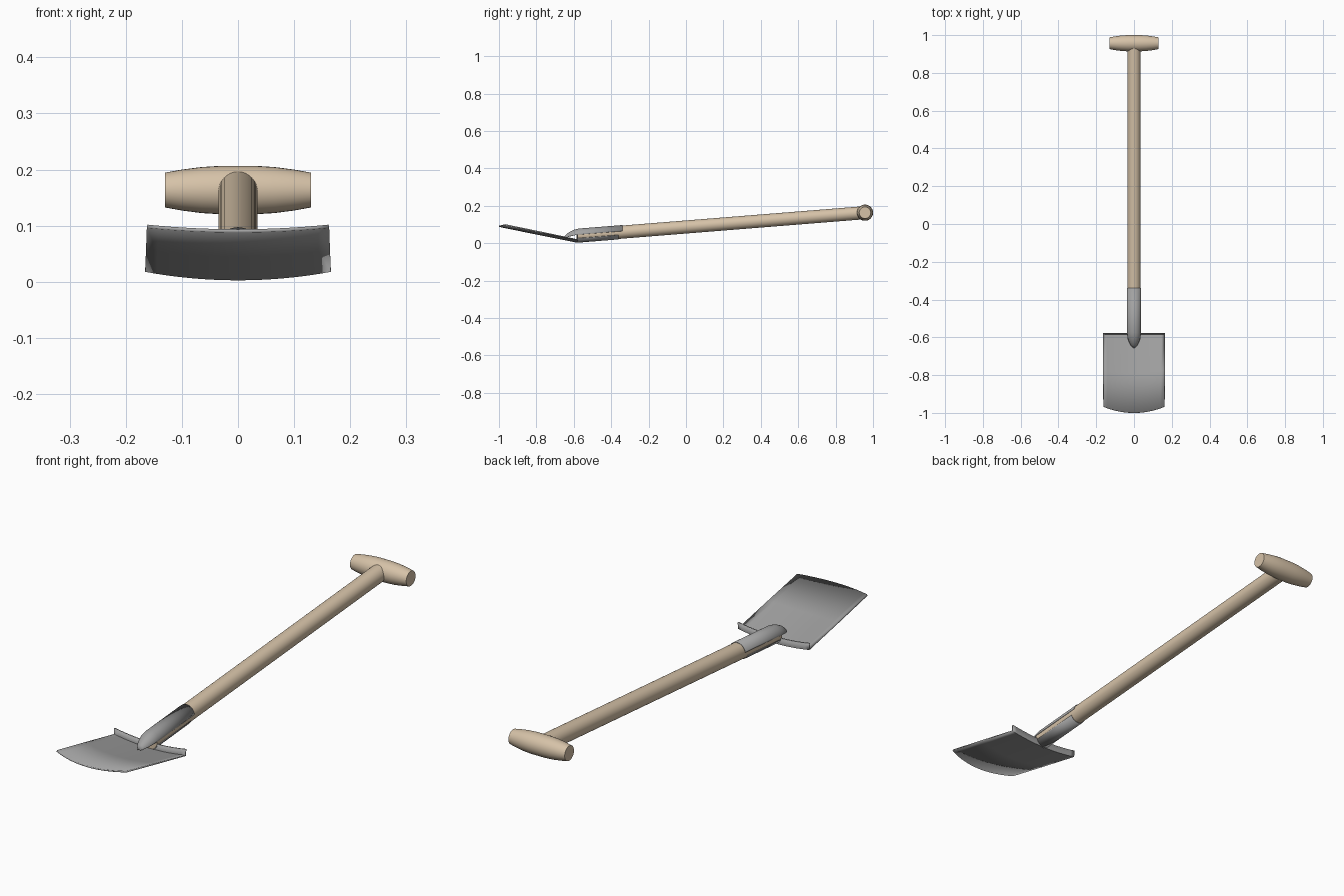
import bpy, bmesh, math
from mathutils import Vector

cube = bpy.data.objects.get("Cube")
if cube:
    bpy.data.objects.remove(cube, do_unlink=True)


def make_material(name, colour):
    mat = bpy.data.materials.new(name)
    mat.use_nodes = True
    mat.diffuse_color = (*colour, 1)
    mat.node_tree.nodes["Principled BSDF"].inputs["Base Color"].default_value = (*colour, 1)
    return mat


wood = make_material("pale_wood", (0.67, 0.54, 0.39))
steel = make_material("grey_steel", (0.36, 0.36, 0.36))


def loft(name, rows, mat, closed=False, thickness=0, offset=0, angle=40):
    """Skin rows of points into a surface; closed rows are capped tubes."""
    bm = bmesh.new()
    grid = [[bm.verts.new(p) for p in row] for row in rows]
    n = len(grid[0])
    for a, b in zip(grid, grid[1:]):
        for i in range(n if closed else n - 1):
            j = (i + 1) % n
            bm.faces.new((a[i], a[j], b[j], b[i]))
    if closed:
        bm.faces.new(grid[0])
        bm.faces.new(grid[-1])
    bmesh.ops.recalc_face_normals(bm, faces=bm.faces)
    mesh = bpy.data.meshes.new(name)
    bm.to_mesh(mesh)
    bm.free()
    obj = bpy.data.objects.new(name, mesh)
    bpy.context.collection.objects.link(obj)
    mesh.materials.append(mat)
    if thickness:
        mod = obj.modifiers.new("thickness", "SOLIDIFY")
        mod.thickness, mod.offset = thickness, offset
    bpy.ops.object.select_all(action="DESELECT")
    obj.select_set(True)
    bpy.context.view_layer.objects.active = obj
    bpy.ops.object.shade_smooth_by_angle(angle=math.radians(angle))
    return obj


def axis_z(y):
    """Height of the sloping shaft centre line."""
    return 0.163 + 0.08 * (y - 0.95)


def arc(y, z, r, start, end, steps=24):
    angles = [math.radians(start + (end - start) * i / steps) for i in range(steps + 1)]
    return [Vector((r * math.cos(a), y, z + r * math.sin(a))) for a in angles]


# Shaft
loft("shaft", [arc(y, axis_z(y), 0.035, 0, 360, 32)[:-1] for y in (-0.585, 0.955)],
     wood, closed=True)

# Barrel-shaped cross grip
half = [(0.13, 0.031), (0.10, 0.0365), (0.065, 0.041), (0.03, 0.0432)]
profile = [(-x, r) for x, r in half] + half[::-1]
rows = []
for x, r in profile:
    ring = arc(0, 0, r, 0, 360, 32)[:-1]
    rows.append([Vector((x, 0.957 + p.x, 0.1635 + p.z)) for p in ring])
loft("grip", rows, wood, closed=True)

# Upper socket strap with a pointed nose running onto the blade
stations = [(y, axis_z(y), 0.0365) for y in (-0.34, -0.575)]
stations += [(-0.60, 0.037, 0.034), (-0.625, 0.032, 0.026),
             (-0.643, 0.028, 0.016), (-0.655, 0.025, 0.005)]
loft("upper_socket_strap", [arc(y, z, r, 8, 172) for y, z, r in stations],
     steel, thickness=0.002)

# Lower socket strap
loft("lower_socket_strap",
     [arc(y, axis_z(y), 0.0365, 202, 338) for y in (-0.36, -0.585)],
     steel, thickness=0.002)

# Dished blade with a curved cutting edge and a turned-up tread at the back
columns = [i / 8 for i in range(-8, 9)]
slope, back = 0.205, -0.582


def blade_row(t):
    row = []
    for u in columns:
        y = back + t * (-1 + 0.033 * u * u - back)
        row.append(Vector(((0.165 - 0.003 * t) * u, y,
                           0.005 + slope * (back - y) + 0.015 * u * u)))
    return row


rows = [blade_row(t) for t in (1, 0.5, 0)]
rows.append([p + Vector((0, 0.002, 0.026)) for p in rows[-1]])
loft("blade", rows, steel, thickness=0.006, angle=30)
